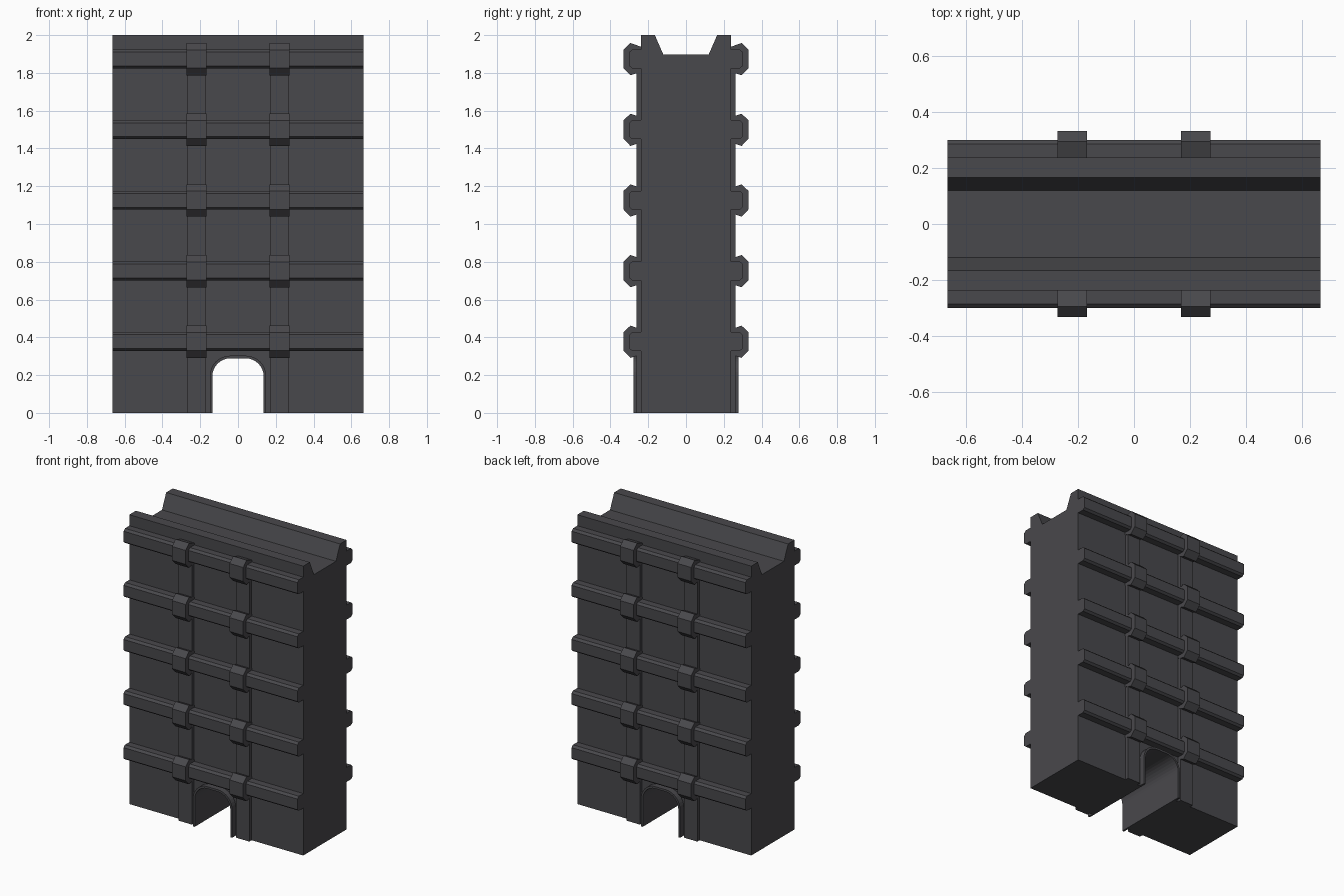
import bpy, bmesh, math
from mathutils import Vector

if "Cube" in bpy.data.objects:
    bpy.data.objects.remove(bpy.data.objects["Cube"])

mat = bpy.data.materials.new("dark grey")
mat.diffuse_color = (0.066, 0.065, 0.072, 1)
mat.use_nodes = True
mat.node_tree.nodes["Principled BSDF"].inputs["Base Color"].default_value = mat.diffuse_color

HALF_W, FACE_Y, PITCH, ROWS = 0.665, 0.237, 0.374, 5


def prism(name, points, axis, lo, hi):
    """Extrude a closed 2D outline along x (points are y,z) or y (points are x,z)."""
    bm = bmesh.new()
    place = (lambda p: (lo, p[0], p[1])) if axis == 'x' else (lambda p: (p[0], lo, p[1]))
    face = bm.faces.new([bm.verts.new(place(p)) for p in points])
    ext = bmesh.ops.extrude_face_region(bm, geom=[face])
    step = Vector((hi - lo, 0, 0)) if axis == 'x' else Vector((0, hi - lo, 0))
    bmesh.ops.translate(bm, vec=step, verts=[g for g in ext['geom'] if isinstance(g, bmesh.types.BMVert)])
    bmesh.ops.recalc_face_normals(bm, faces=bm.faces)
    me = bpy.data.meshes.new(name)
    bm.to_mesh(me)
    bm.free()
    me.materials.append(mat)
    ob = bpy.data.objects.new(name, me)
    bpy.context.collection.objects.link(ob)
    return ob


def arch(half, top, radius, base, steps=8):
    """Doorway outline with rounded upper corners, left foot to right foot."""
    pts = [(-half, base)]
    for side, start in ((-1, 180), (1, 90)):
        for i in range(steps + 1):
            a = math.radians(start - 90 * i / steps)
            pts.append((side * (half - radius) + radius * math.cos(a),
                        top - radius + radius * math.sin(a)))
    return pts + [(half, base)]


# wall body with a trough along the top
body = prism("wall_body", [(-FACE_Y, 0), (FACE_Y, 0), (FACE_Y, 2), (0.165, 2), (0.12, 1.897),
                           (-0.12, 1.897), (-0.165, 2), (-FACE_Y, 2)], 'x', -HALF_W, HALF_W)

# tunnel through the base
cutter = prism("tunnel_cutter", arch(0.143, 0.295, 0.102, -0.1), 'y', -0.5, 0.5)
cutter.hide_render = True
cutter.hide_viewport = True
cut = body.modifiers.new("tunnel", 'BOOLEAN')
cut.operation, cut.object, cut.solver = 'DIFFERENCE', cutter, 'EXACT'

# thin lining that projects as a trim on both faces
outer, inner = arch(0.149, 0.303, 0.108, 0), arch(0.136, 0.289, 0.096, 0)
prism("tunnel_lining", outer + inner[::-1], 'y', -0.278, 0.278)

# rails, straps and clamps on both faces
for side, label in ((-1, "front"), (1, "back")):
    def mirrored(pts, dz=0):
        return [(side * y, z + dz) for y, z in pts]

    for x in (-0.22, 0.22):
        prism(label + "_strap", mirrored([(0.2, 0), (0.262, 0), (0.262, 1.87), (0.2, 1.87)]),
              'x', x - 0.05, x + 0.05)
    for row in range(ROWS):
        dz = row * PITCH
        prism(label + "_rail", mirrored([(0.2, 0.328), (0.285, 0.328), (0.3, 0.34), (0.3, 0.414),
                                         (0.285, 0.428), (0.2, 0.428)], dz), 'x', -HALF_W, HALF_W)
        for x in (-0.22, 0.22):
            prism(label + "_clamp", mirrored([(0.225, 0.315), (0.294, 0.291), (0.332, 0.33), (0.332, 0.426),
                                              (0.294, 0.462), (0.225, 0.438)], dz), 'x', x - 0.052, x + 0.052)
